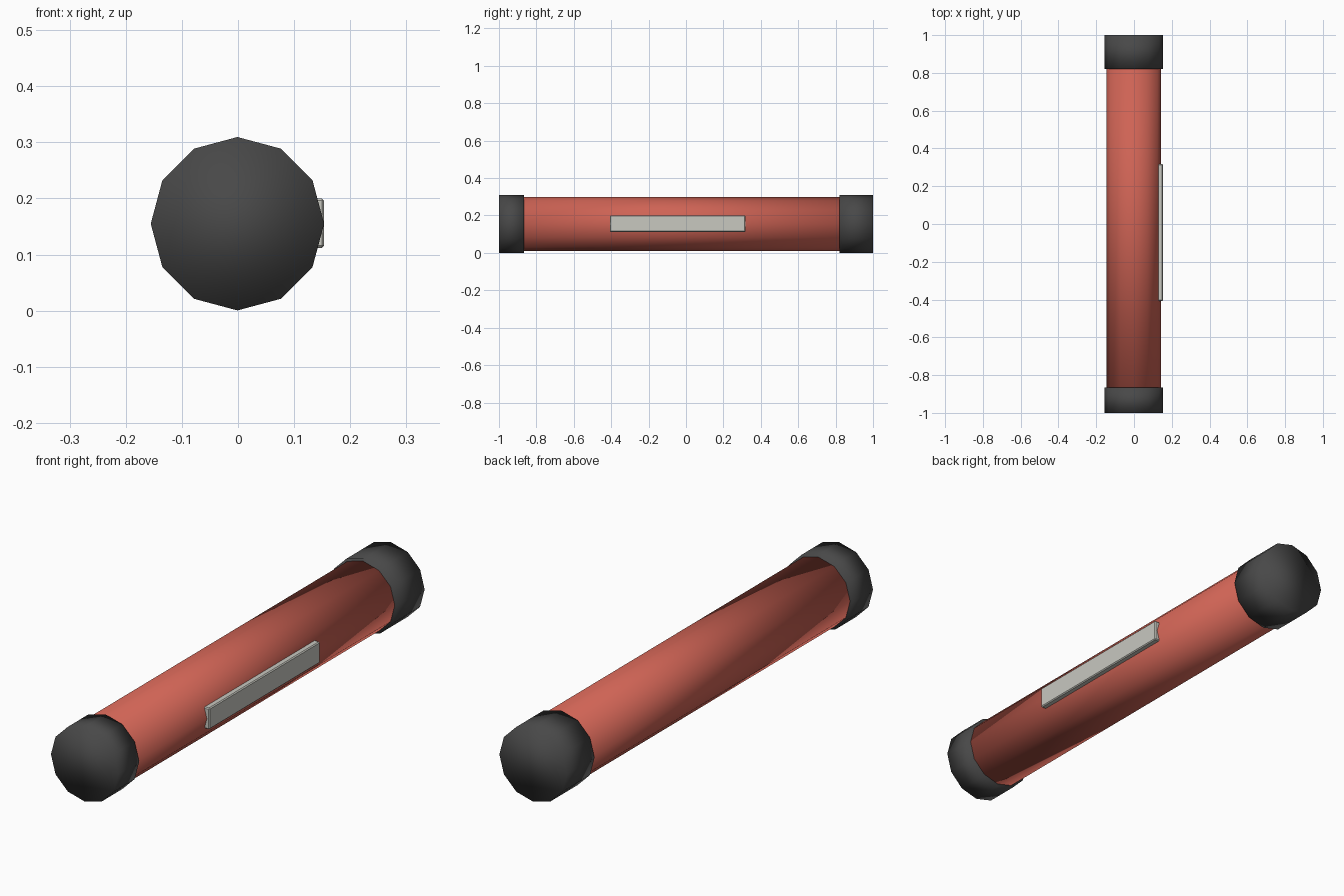
import bpy
import math

if "Cube" in bpy.data.objects:
    bpy.data.objects.remove(bpy.data.objects["Cube"])

CX, CZ = -0.001, 0.155   # axis of the tube
SIDES = 12


def material(name, colour):
    m = bpy.data.materials.new(name)
    m.diffuse_color = (*colour, 1)
    m.use_nodes = True
    m.node_tree.nodes["Principled BSDF"].inputs["Base Color"].default_value = m.diffuse_color
    return m


red = material("red", (0.62, 0.125, 0.09))
charcoal = material("charcoal", (0.065, 0.065, 0.065))
pale = material("pale grey", (0.58, 0.58, 0.53))


def cylinder(name, radius, y0, y1, mat):
    """Closed twelve-sided cylinder along y, shaded smooth all over."""
    bpy.ops.mesh.primitive_cylinder_add(
        vertices=SIDES, radius=radius, depth=y1 - y0,
        location=(CX, (y0 + y1) / 2, CZ), rotation=(math.pi / 2, 0, 0))
    ob = bpy.context.object
    ob.name = name
    ob.data.materials.append(mat)
    bpy.ops.object.shade_smooth()
    return ob


# main tube, running into both end caps
cylinder("tube", 0.144, -0.93, 0.93, red)

# end caps
cylinder("front_cap", 0.1545, -1.0, -0.865, charcoal)
cylinder("back_cap", 0.1545, 0.82, 1.0, charcoal)

# label plate on the right side, with a fine bevel
bpy.ops.mesh.primitive_cube_add(size=1, location=(0.14, -0.045, 0.156))
plate = bpy.context.object
plate.name = "side_plate"
plate.scale = (0.027, 0.725, 0.088)
bpy.ops.object.transform_apply(location=False, rotation=False, scale=True)
plate.data.materials.append(pale)
bevel = plate.modifiers.new("bevel", 'BEVEL')
bevel.width = 0.004
bevel.segments = 1
